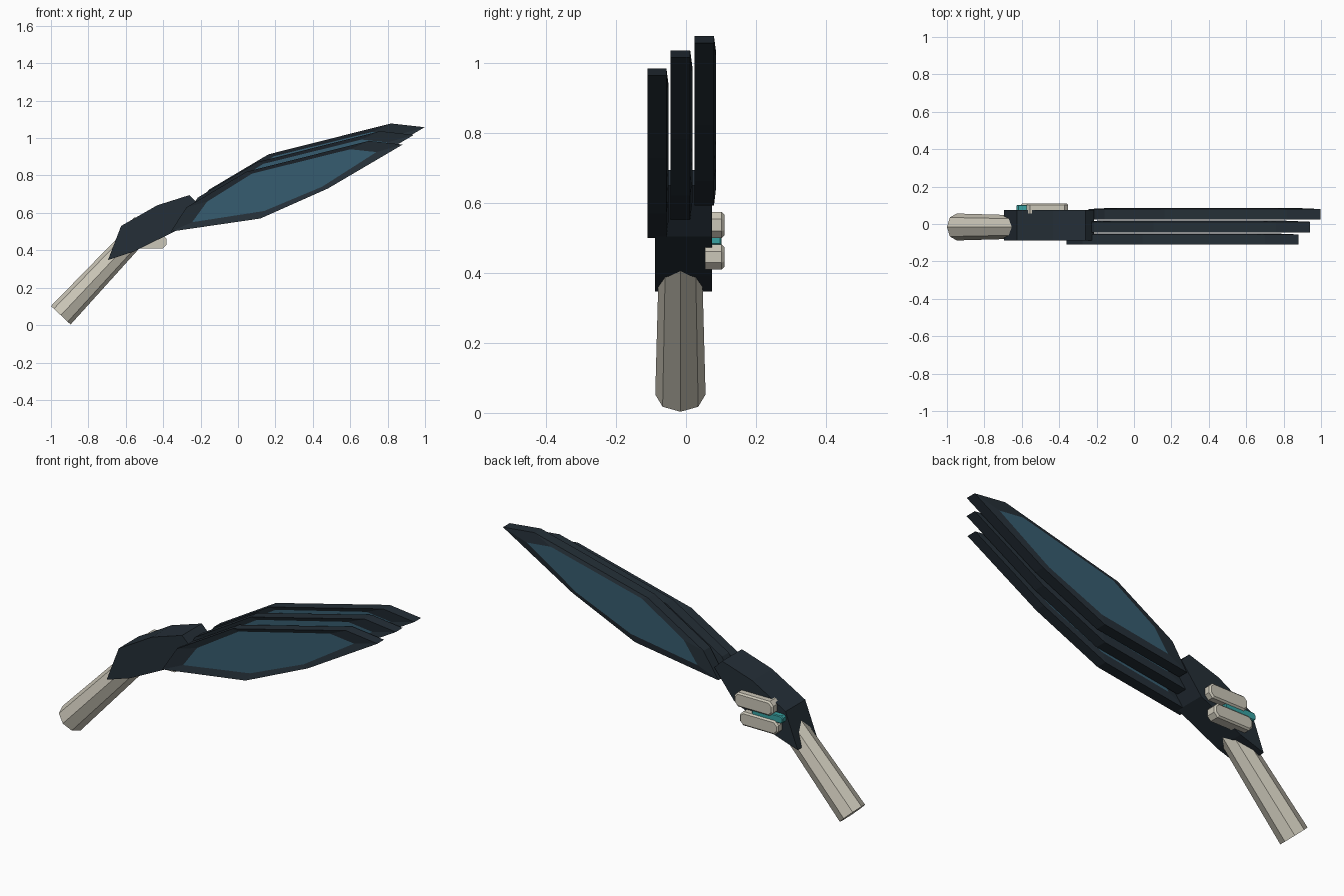
import bpy, bmesh
from mathutils import Vector

cube = bpy.data.objects.get("Cube")
if cube:
    bpy.data.objects.remove(cube, do_unlink=True)


def material(name, rgb):
    m = bpy.data.materials.new(name)
    m.use_nodes = True
    m.diffuse_color = (*rgb, 1)
    m.node_tree.nodes["Principled BSDF"].inputs["Base Color"].default_value = (*rgb, 1)
    return m


DARK = material("dark slate", (0.018, 0.028, 0.038))
BLUE = material("panel blue", (0.037, 0.108, 0.162))
BEIGE = material("bone beige", (0.6, 0.57, 0.48))
TEAL = material("bright teal", (0.04, 0.36, 0.36))


def finish(name, bm, *mats):
    bmesh.ops.recalc_face_normals(bm, faces=bm.faces)
    mesh = bpy.data.meshes.new(name)
    bm.to_mesh(mesh)
    bm.free()
    for m in mats:
        mesh.materials.append(m)
    ob = bpy.data.objects.new(name, mesh)
    bpy.context.collection.objects.link(ob)
    return ob


def ring(bm, outline, y, dx=0, dz=0):
    return [bm.verts.new((x + dx, y, z + dz)) for x, z in outline]


def bridge(bm, a, b):
    n = len(a)
    for i in range(n):
        j = (i + 1) % n
        bm.faces.new((a[i], a[j], b[j], b[i]))


# Blades: rim outline with a shallow dished panel on each side
RIM = [(-0.36, 0.5), (0.12, 0.57), (0.48, 0.73), (0.88, 0.965),
       (0.7, 0.985), (0.045, 0.82), (-0.275, 0.63)]
PANEL = [(-0.245, 0.55), (0.14, 0.61), (0.45, 0.74), (0.74, 0.925),
         (0.6, 0.94), (0.075, 0.81), (-0.165, 0.66)]


def blade(name, y0, y1, dx, dz):
    bm = bmesh.new()
    loops = [ring(bm, o, y, dx, dz) for o, y in
             ((PANEL, y0 + 0.008), (RIM, y0), (RIM, y1 - 0.006), (PANEL, y1))]
    for a, b in zip(loops, loops[1:]):
        bridge(bm, a, b)
    for end in (loops[0], loops[-1]):
        bm.faces.new(end).material_index = 1
    finish(name, bm, DARK, BLUE)


blade("front_blade", -0.11, -0.05, 0, 0)
blade("middle_blade", -0.045, 0.018, 0.06, 0.052)
blade("back_blade", 0.025, 0.086, 0.118, 0.093)

# Body joining the handle to the blades
BODY = [(-0.695, 0.348), (-0.56, 0.392), (-0.33, 0.505), (-0.215, 0.65),
        (-0.26, 0.695), (-0.433, 0.64), (-0.625, 0.53)]
bm = bmesh.new()
front, back = ring(bm, BODY, -0.088), ring(bm, BODY, 0.074)
bridge(bm, front, back)
bm.faces.new(front)
bm.faces.new(back)
finish("body", bm, DARK)

# Tapered eight-sided handle, with a corner facing straight down
start, end = Vector((-0.9475, -0.016, 0.0525)), Vector((-0.53, -0.016, 0.497))
bm = bmesh.new()
bmesh.ops.create_cone(bm, cap_ends=True, segments=8, radius1=0.072,
                      radius2=0.06, depth=(end - start).length)
axis = (end - start).normalized()
side = Vector((0, 1, 0))
up = axis.cross(side)
for v in bm.verts:
    v.co = (start + end) / 2 + side * v.co.x + up * v.co.y + axis * v.co.z
finish("handle", bm, BEIGE)


# Chamfered blocks on the back of the body
def block(name, lo, hi, bevel, mat):
    lo, hi = Vector(lo), Vector(hi)
    bm = bmesh.new()
    bmesh.ops.create_cube(bm, size=1)
    for v in bm.verts:
        v.co = (lo + hi) / 2 + v.co * (hi - lo)
    # Long ends are cut harder than the other edges
    ends = [e for e in bm.edges
            if abs(e.verts[0].co.y - e.verts[1].co.y) > 0.01]
    bmesh.ops.bevel(bm, geom=ends, offset=bevel, segments=1, affect='EDGES')
    rim = [e for e in bm.edges if all(v.co.y > hi.y - 0.001 for v in e.verts)]
    bmesh.ops.bevel(bm, geom=rim, offset=bevel * 0.4, segments=1, affect='EDGES')
    finish(name, bm, mat)


block("upper_grip", (-0.575, 0.055, 0.5), (-0.352, 0.11, 0.575), 0.02, BEIGE)
block("lower_grip", (-0.605, 0.055, 0.41), (-0.382, 0.11, 0.482), 0.02, BEIGE)
block("teal_bar", (-0.627, 0.068, 0.474), (-0.45, 0.102, 0.514), 0.01, TEAL)
